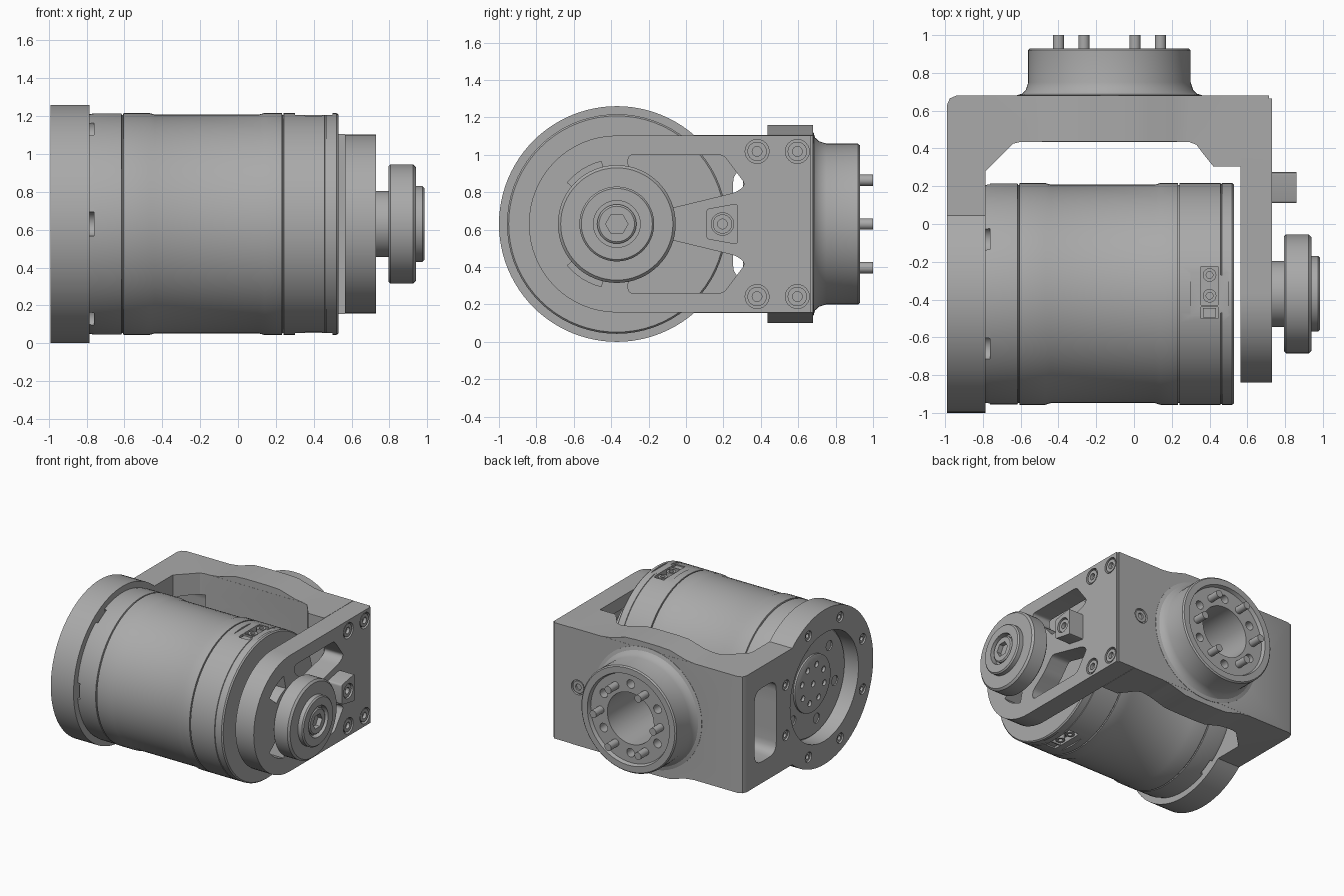
import bpy, bmesh, math
from mathutils import Vector

if "Cube" in bpy.data.objects:
    bpy.data.objects.remove(bpy.data.objects["Cube"])

grey = bpy.data.materials.new("machined grey")
grey.use_nodes = True
COLOR = (0.4, 0.4, 0.4, 1)
grey.diffuse_color = COLOR
grey.node_tree.nodes["Principled BSDF"].inputs["Base Color"].default_value = COLOR

MY, MZ = -0.37, 0.63      # motor axis
FX = -0.13                # output flange axis
AXIS = {"X": lambda a, u, v: Vector((a, u, v)),
        "Y": lambda a, u, v: Vector((u, a, v)),
        "Z": lambda a, u, v: Vector((u, v, a))}


def stack(name, rings):
    """Solid skinned through matching rings of points, capped at both ends."""
    bm = bmesh.new()
    loops = [[bm.verts.new(p) for p in ring] for ring in rings]
    n = len(loops[0])
    for a, b in zip(loops, loops[1:]):
        for i in range(n):
            bm.faces.new((a[i], a[(i + 1) % n], b[(i + 1) % n], b[i]))
    bm.faces.new(loops[0])
    bm.faces.new(loops[-1])
    bmesh.ops.recalc_face_normals(bm, faces=bm.faces)
    mesh = bpy.data.meshes.new(name)
    bm.to_mesh(mesh)
    bm.free()
    mesh.materials.append(grey)
    obj = bpy.data.objects.new(name, mesh)
    bpy.context.collection.objects.link(obj)
    return obj


def lathe(name, axis, u, v, profile, seg=64):
    place = AXIS[axis]
    turn = [2 * math.pi * i / seg for i in range(seg)]
    return stack(name, [[place(a, u + r * math.cos(t), v + r * math.sin(t)) for t in turn]
                        for r, a in profile])


def cyl(name, axis, u, v, r, lo, hi, seg=24):
    return lathe(name, axis, u, v, [(r, lo), (r, hi)], seg)


def prism(name, axis, pts, lo, hi):
    return stack(name, [[AXIS[axis](a, u, v) for u, v in pts] for a in (lo, hi)])


def box(name, x0, x1, y0, y1, z0, z1):
    return prism(name, "Z", [(x0, y0), (x1, y0), (x1, y1), (x0, y1)], z0, z1)


def combine(obj, others, mode="DIFFERENCE"):
    """Apply booleans with helper solids, then drop the helpers."""
    for o in others:
        o.hide_render = True
        m = obj.modifiers.new("bool", "BOOLEAN")
        m.operation, m.object, m.solver = mode, o, "EXACT"
    bpy.context.view_layer.update()
    dg = bpy.context.evaluated_depsgraph_get()
    mesh = bpy.data.meshes.new_from_object(obj.evaluated_get(dg))
    obj.modifiers.clear()
    obj.data = mesh
    for o in others:
        bpy.data.objects.remove(o)


def around(count, r, u, v, start=0.0):
    for i in range(count):
        t = start + 2 * math.pi * i / count
        yield u + r * math.cos(t), v + r * math.sin(t)


def rounded(pts, r, steps=4):
    """Round the corners of a polygon."""
    out = []
    pts = [Vector(p) for p in pts]
    for i, p in enumerate(pts):
        a = p + (pts[i - 1] - p).normalized() * r
        b = p + (pts[(i + 1) % len(pts)] - p).normalized() * r
        for k in range(steps + 1):
            t = k / steps
            out.append(tuple(a * (1 - t) ** 2 + p * 2 * t * (1 - t) + b * t * t))
    return out


def screw(name, axis, u, v, r, base, top):
    d = math.copysign(0.035, top - base)
    lathe(name, axis, u, v, [(r, base), (r, top), (r * 0.5, top), (r * 0.5, top - d)], 18)


# Bracket: U-shaped frame, motor ring, thickened back wall and output flange
bracket = prism("bracket", "Z", [
    (-0.99, MY), (-0.99, 0.63), (-0.975, 0.665), (-0.94, 0.68), (0.565, 0.68),
    (0.565, 0.305), (0.42, 0.305), (0.36, 0.38), (0.33, 0.42), (0.29, 0.435),
    (-0.6, 0.435), (-0.64, 0.425), (-0.785, 0.28), (-0.785, MY)], 0.155, 1.105)
ring = cyl("ring", "X", MY, MZ, 0.63, -0.99, -0.785, 96)
top = [(0.42, 0.475), (0.34, 0.485), (0.2, 0.525), (0.1, 0.53)]
half = [(FX + x, z) for x, z in top] + [(FX - x, z) for x, z in reversed(top)]
wall = prism("wall", "Y", [(x, MZ + z) for x, z in half]
             + [(x, MZ - z) for x, z in reversed(half)], 0.436, 0.679)
flange = lathe("flange", "Y", FX, MZ, [
    (0.49, 0.66), (0.49, 0.682), (0.462, 0.69), (0.443, 0.71), (0.43, 0.75), (0.43, 0.92),
    (0.42, 0.93), (0.37, 0.93), (0.36, 0.9)])
combine(bracket, [ring, wall, flange], "UNION")
cuts = [cyl("bore", "Y", FX, MZ, 0.21, 0.3, 1.0, 48),
        cyl("recess", "X", MY, MZ, 0.44, -1.1, -0.86, 64),
        prism("side_slot", "X", rounded([(0.25, 0.33), (0.53, 0.33), (0.53, 0.93), (0.25, 0.93)], 0.09),
              -1.1, -0.6)]
cuts += [cyl("hole", "Y", u, v, 0.035, 0.8, 1.0, 16) for u, v in around(6, 0.28, FX, MZ, math.pi / 6)]
cuts += [cyl("hole", "X", u, v, 0.042, -1.1, -0.95, 16) for u, v in around(8, 0.535, MY, MZ, math.pi / 8)]
cuts.append(cyl("hole", "Y", 0.5, MZ, 0.06, 0.66, 0.8, 20))
combine(bracket, cuts)
for u, v in around(8, 0.535, MY, MZ, math.pi / 8):
    screw("ring_screw", "X", u, v, 0.036, -0.94, -0.98)
screw("back_screw", "Y", 0.5, MZ, 0.05, 0.64, 0.675)
for u, v in around(6, 0.27, FX, MZ):
    cyl("flange_pin", "Y", u, v, 0.03, 0.85, 1.0, 20)

# Motor housing with grooves, flats and connector pockets
motor = lathe("motor_housing", "X", MY, MZ, [
    (0.43, -0.87), (0.43, -0.79), (0.58, -0.787), (0.585, -0.76), (0.585, -0.617), (0.577, -0.614),
    (0.577, -0.608), (0.587, -0.605), (0.587, -0.47), (0.578, -0.44), (0.578, 0.11),
    (0.587, 0.14), (0.587, 0.232), (0.577, 0.234), (0.577, 0.24), (0.587, 0.242),
    (0.587, 0.458), (0.582, 0.46), (0.582, 0.464), (0.587, 0.466), (0.587, 0.52), (0.578, 0.53)], 72)
cuts = []
for s in (-1, 1):
    for lo, hi, x0, x1, y0, y1 in ((0.575, 0.7, 0.3, 0.5, -0.6, -0.14),
                                   (0.53, 0.65, 0.355, 0.445, -0.43, -0.225),
                                   (0.55, 0.65, 0.355, 0.445, -0.5, -0.44)):
        z0, z1 = sorted((MZ + s * lo, MZ + s * hi))
        cuts.append(box("pocket", x0, x1, y0, y1, z0, z1))
for u, v in around(6, 0.575, MY, MZ):
    cuts.append(cyl("notch", "X", u, v, 0.065, -0.786, -0.762, 16))
for count, r, size in ((8, 0.15, 0.025), (6, 0.32, 0.04), (1, 0.0, 0.025)):
    cuts += [cyl("hole", "X", u, v, size, -1.0, -0.82, 14) for u, v in around(count, r, MY, MZ, 0.3)]
combine(motor, cuts)
for s in (-1, 1):
    for y in (-0.27, -0.38):
        screw("connector_socket", "Z", 0.4, y, 0.036, MZ + s * 0.52, MZ + s * 0.57)
    a, b = sorted((MZ + s * 0.52, MZ + s * 0.565))
    box("connector_plug", 0.365, 0.435, -0.495, -0.445, a, b)
rotor = lathe("rotor_face", "X", MY, MZ, [(0.23, -0.86), (0.23, -0.885), (0.22, -0.89)], 48)
combine(rotor, [cyl("hole", "X", u, v, 0.024, -1.0, -0.868, 14)
                for n, r in ((8, 0.15), (1, 0.0)) for u, v in around(n, r, MY, MZ, 0.3)])

# Side plate with windows around the idler hub
nose = [(MY + 0.47 * math.cos(t), MZ + 0.473 * math.sin(t))
        for t in (math.pi / 2 + math.pi * i / 32 for i in range(33))]
plate = prism("side_plate", "X", nose + [(0.68, 0.157), (0.68, 1.103)], 0.565, 0.73)
cuts = [box("corner", 0.715, 0.8, 0.665, 0.8, 0, 2)]
for s in (-1, 1):
    window = rounded([(-0.31, 0.3), (-0.31, 0.37), (0.2, 0.37), (0.32, 0.21), (0.27, 0.17),
                      (-0.08, 0.085), (-0.18, 0.2)], 0.03)
    arc = [math.radians(a) for a in range(104, 142, 6)]
    slot = [(MY + 0.345 * math.cos(a), 0.345 * math.sin(a)) for a in arc]
    slot += [(MY + 0.23 * math.cos(a), 0.23 * math.sin(a)) for a in reversed(arc)]
    for shape in (window, slot):
        cuts.append(prism("window", "X", [(y, MZ + s * z) for y, z in shape], 0.5, 0.8))
    for y in (0.38, 0.595):
        cuts.append(cyl("hole", "X", y, MZ + s * 0.388, 0.064, 0.7, 0.8, 24))
        screw("plate_screw", "X", y, MZ + s * 0.388, 0.052, 0.68, 0.725)
combine(plate, cuts)

# Stop block on the side plate
block = prism("stop_block", "X", rounded([(0.11, 0.55), (0.275, 0.52), (0.275, 0.74), (0.11, 0.71)], 0.015),
              0.72, 0.86)
combine(block, [cyl("hole", "X", 0.195, MZ, 0.06, 0.82, 0.9, 24)])
screw("block_screw", "X", 0.195, MZ, 0.052, 0.8, 0.85)

# Idler hub with a socket bolt
lathe("idler_hub", "X", MY, MZ, [
    (0.175, 0.57), (0.175, 0.795), (0.305, 0.795), (0.315, 0.805), (0.315, 0.925), (0.3, 0.94),
    (0.2, 0.94), (0.2, 0.975), (0.19, 0.985), (0.125, 0.985), (0.125, 0.94)])
bolt = lathe("hub_bolt", "X", MY, MZ, [(0.105, 0.92), (0.105, 0.97), (0.095, 0.978)], 32)
combine(bolt, [cyl("hex", "X", MY, MZ, 0.06, 0.935, 1.1, 6)])

# Smooth the round surfaces, keep machined edges crisp
for o in bpy.context.view_layer.objects:
    o.select_set(o.type == "MESH")
bpy.context.view_layer.objects.active = bracket
bpy.ops.object.shade_smooth_by_angle(angle=math.radians(30))
